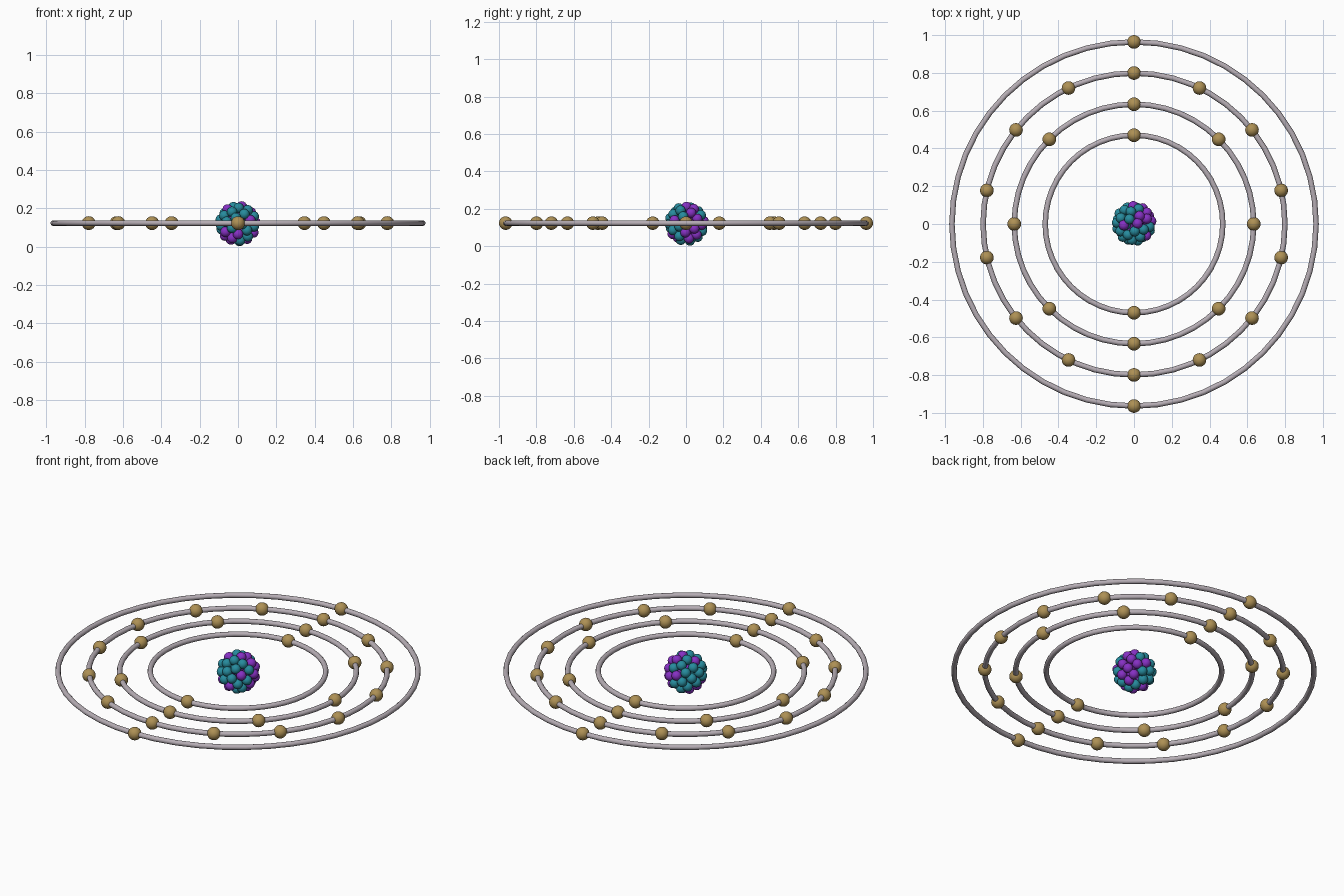
import bpy, math, random
from mathutils import Vector

if "Cube" in bpy.data.objects:
    bpy.data.objects.remove(bpy.data.objects["Cube"])

random.seed(4)
Z = 0.123            # height of the orbit plane
R_ELECTRON = 0.036
R_NUCLEON = 0.027


def material(name, rgb):
    m = bpy.data.materials.new(name)
    m.diffuse_color = (*rgb, 1)
    m.use_nodes = True
    m.node_tree.nodes["Principled BSDF"].inputs["Base Color"].default_value = m.diffuse_color
    return m


gold = material("gold", (0.42, 0.28, 0.09))
silver = material("silver", (0.47, 0.42, 0.46))
purple = material("purple", (0.24, 0.03, 0.55))
teal = material("teal", (0.02, 0.26, 0.34))


def finish(ob, name, mat):
    ob.name = name
    ob.data.materials.append(mat)
    bpy.ops.object.shade_smooth()
    return ob


def template_ball(name, r, segs, rings, mat):
    bpy.ops.mesh.primitive_uv_sphere_add(segments=segs, ring_count=rings, radius=r)
    ob = finish(bpy.context.object, name, mat)
    mesh = ob.data
    bpy.data.objects.remove(ob)
    return mesh


def place(name, mesh, loc):
    ob = bpy.data.objects.new(name, mesh)
    ob.location = loc
    bpy.context.collection.objects.link(ob)


def shell(count, radius):
    # evenly spread points on a sphere
    pts = []
    for i in range(count):
        z = 1 - (2 * i + 1) / count
        a = i * math.pi * (3 - math.sqrt(5))
        s = math.sqrt(1 - z * z)
        pts.append(Vector((s * math.cos(a), s * math.sin(a), z)) * radius)
    return pts


# orbits with their evenly spaced electrons
electron = template_ball("electron", R_ELECTRON, 24, 16, gold)
for n, (radius, count) in enumerate([(0.470, 2), (0.634, 8), (0.799, 14), (0.964, 2)], 1):
    bpy.ops.mesh.primitive_torus_add(major_radius=radius, minor_radius=0.0145,
                                     major_segments=48, minor_segments=12,
                                     location=(0, 0, Z))
    finish(bpy.context.object, f"orbit_{n}", silver)
    for k in range(count):
        a = math.pi / 2 + 2 * math.pi * k / count
        place(f"electron_{n}_{k + 1}", electron,
              (radius * math.cos(a), radius * math.sin(a), Z))

# nucleus: tight cluster of 26 protons and 30 neutrons
proton = template_ball("proton", R_NUCLEON, 20, 12, purple)
neutron = template_ball("neutron", R_NUCLEON, 20, 12, teal)
kinds = [("proton", proton)] * 26 + [("neutron", neutron)] * 30
random.shuffle(kinds)
for i, (p, (name, mesh)) in enumerate(zip(shell(46, 0.0925) + shell(10, 0.045), kinds)):
    place(f"{name}_{i + 1}", mesh, p + Vector((0, 0.003, Z - 0.003)))
